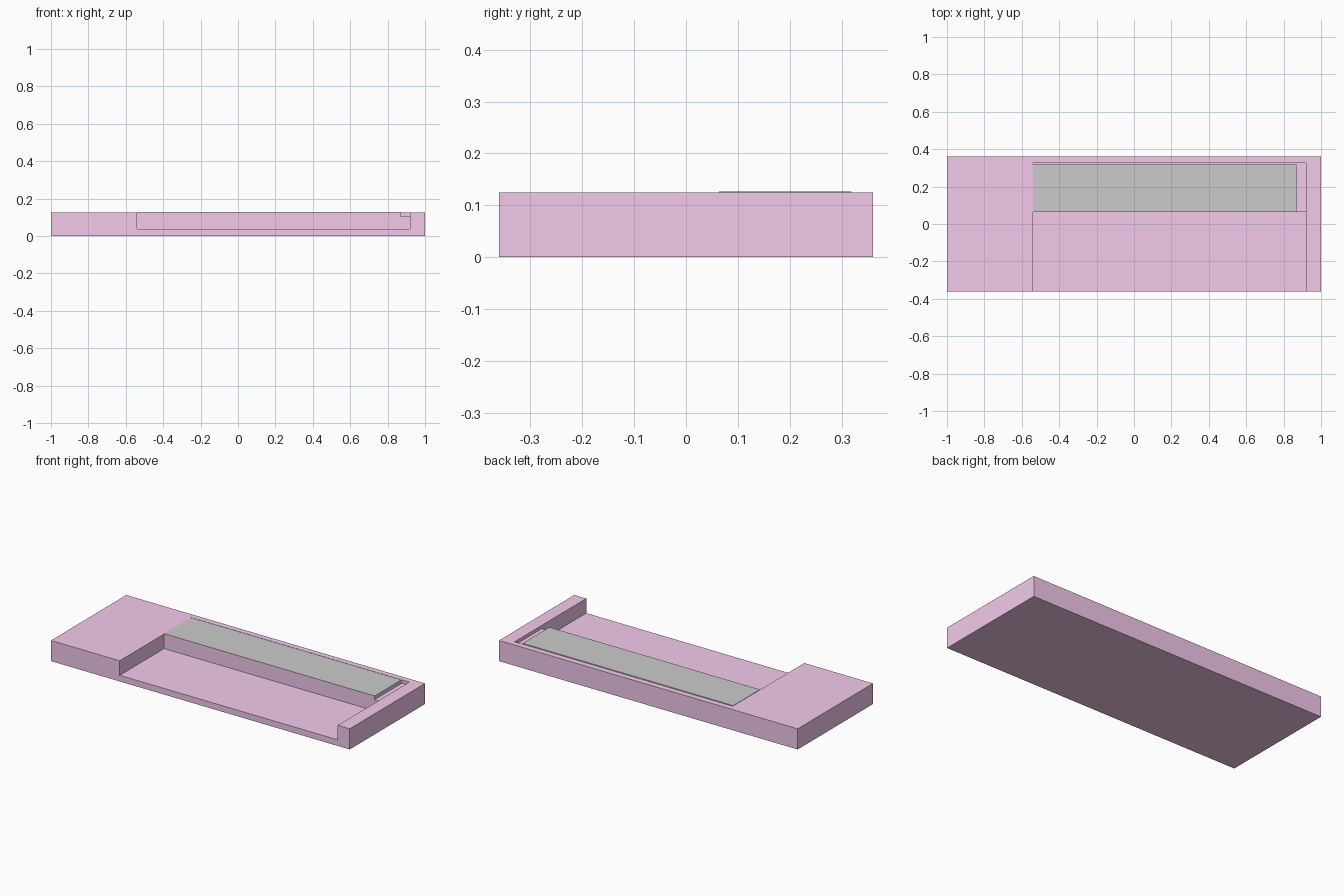
import bpy

if "Cube" in bpy.data.objects:
    bpy.data.objects.remove(bpy.data.objects["Cube"])

pink = bpy.data.materials.new("pink")
pink.diffuse_color = (0.9, 0.59, 0.84, 1.0)
pink.use_nodes = True
pink.node_tree.nodes["Principled BSDF"].inputs["Base Color"].default_value = pink.diffuse_color


def box(name, x, y, z, material=None):
    """Box from (min, max) ranges along each axis, with scale baked in."""
    bpy.ops.mesh.primitive_cube_add(size=1)
    obj = bpy.context.object
    obj.name = name
    for v in obj.data.vertices:
        v.co = [r[0] if c < 0 else r[1] for c, r in zip(v.co, (x, y, z))]
    if material:
        obj.data.materials.append(material)
    return obj


def cut(target, name, x, y, z):
    """Carve a box out of the target and discard the cutter."""
    cutter = box(name, x, y, z, pink)
    cutter.hide_render = True
    mod = target.modifiers.new(name, 'BOOLEAN')
    mod.operation = 'DIFFERENCE'
    mod.solver = 'EXACT'
    mod.object = cutter
    bpy.context.view_layer.objects.active = target
    bpy.ops.object.modifier_apply(modifier=name)
    bpy.data.objects.remove(cutter)


LEFT, RIGHT, ABOVE = -0.54, 0.92, 0.3

# slab body
body = box("base_slab", (-1, 1), (-0.36, 0.36), (0, 0.125), pink)

# large recess open to the front
cut(body, "front_recess", (LEFT, RIGHT), (-0.5, 0.064), (0.037, ABOVE))

# shallow slots beside and behind the raised block
cut(body, "end_slot", (0.87, RIGHT), (0.0, 0.325), (0.105, ABOVE))
cut(body, "back_slot", (LEFT, 0.9), (0.319, 0.325), (0.105, ABOVE))

# thin grey plate on the raised block
box("top_plate", (LEFT, 0.87), (0.064, 0.319), (0.125, 0.127))
